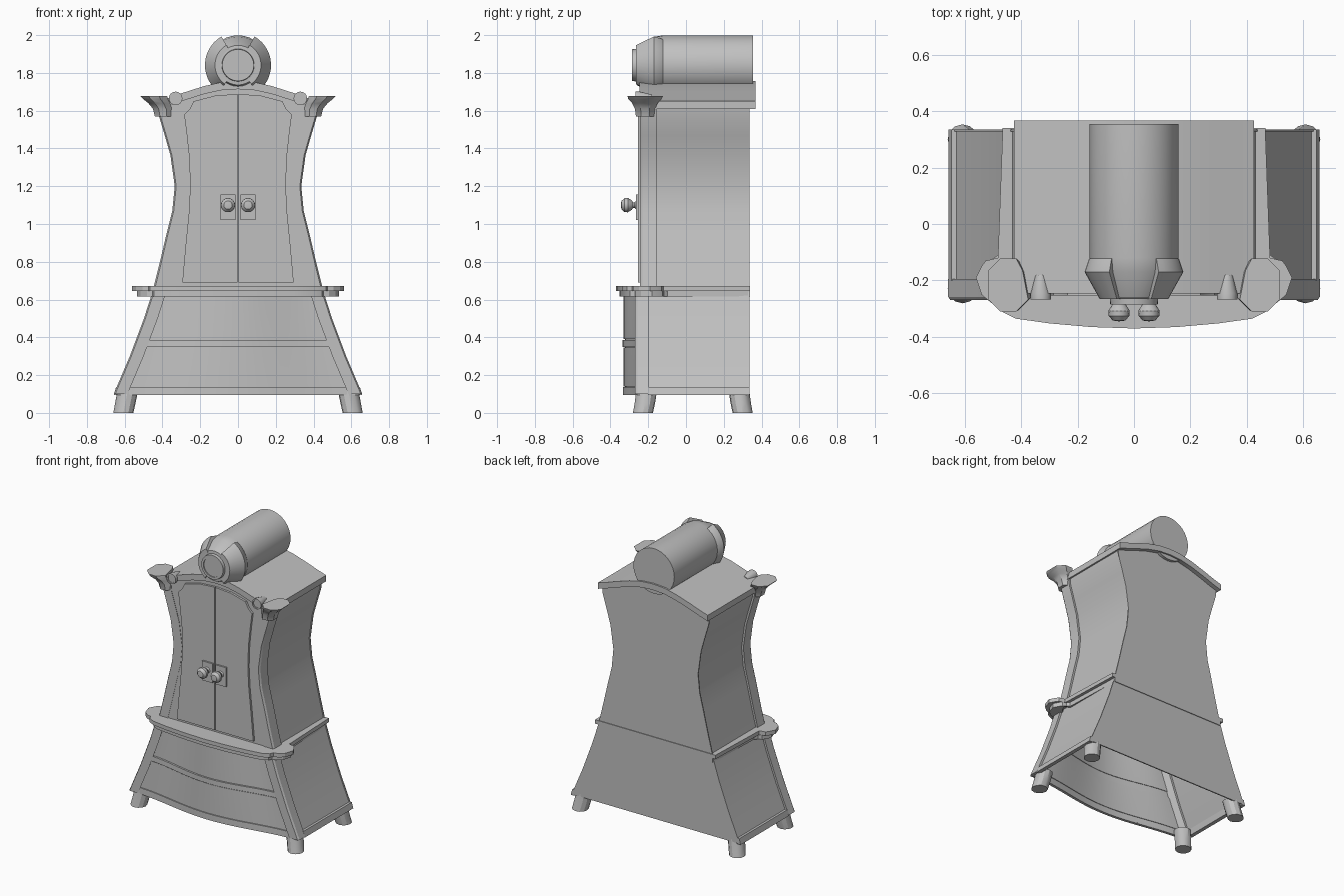
import bpy, bmesh, math
from mathutils import Vector

cube = bpy.data.objects.get("Cube")
if cube:
    bpy.data.objects.remove(cube, do_unlink=True)

grey = bpy.data.materials.new("plain_grey")
grey.use_nodes = True
GREY = (0.53, 0.53, 0.53, 1)
grey.diffuse_color = GREY
grey.node_tree.nodes["Principled BSDF"].inputs["Base Color"].default_value = GREY


def loft(name, rings, caps=True, closed=True):
    """Bridge rings of points into one object."""
    bm = bmesh.new()
    vs = [[bm.verts.new(p) for p in ring] for ring in rings]
    n = len(rings[0])
    for a, b in zip(vs, vs[1:]):
        for i in range(n if closed else n - 1):
            j = (i + 1) % n
            bm.faces.new((a[i], a[j], b[j], b[i]))
    if caps:
        bm.faces.new(vs[0])
        bm.faces.new(vs[-1])
    bmesh.ops.remove_doubles(bm, verts=bm.verts, dist=1e-5)
    bmesh.ops.recalc_face_normals(bm, faces=bm.faces)
    mesh = bpy.data.meshes.new(name)
    bm.to_mesh(mesh)
    bm.free()
    mesh.materials.append(grey)
    ob = bpy.data.objects.new(name, mesh)
    bpy.context.collection.objects.link(ob)
    bpy.ops.object.select_all(action='DESELECT')
    ob.select_set(True)
    bpy.context.view_layer.objects.active = ob
    bpy.ops.object.shade_smooth_by_angle(angle=math.radians(30))
    return ob


def plate(name, outline, y0, y1):
    """Extrude an x-z outline from y0 to y1."""
    return loft(name, [[(x, y, z) for x, z in outline] for y in (y0, y1)])


def slab(name, outline, z0, z1):
    return loft(name, [[(x, y, z) for x, y in outline] for z in (z0, z1)])


def both(half):
    """Complete a half outline by mirroring it in x."""
    return half + [(-x, v) for x, v in reversed(half) if x > 1e-6]


def turned(name, profile, centre, axis="y", sides=24, start=0, sweep=360):
    """Turn an (r, along) profile about an axis, fully or as an arc."""
    full = sweep == 360
    rings = []
    for i in range(sides + 1):
        a = math.radians(start + sweep * i / sides)
        c, s = math.cos(a), math.sin(a)
        rings.append([Vector(centre) + Vector((r * c, t, r * s) if axis == "y" else (r * c, r * s, t))
                      for r, t in profile])
    return loft(name, rings, caps=not full, closed=not full)


def width(table, z):
    for (z0, w0), (z1, w1) in zip(table, table[1:]):
        if z <= z1:
            return w0 + (w1 - w0) * (z - z0) / (z1 - z0)
    return table[-1][1]


# Half widths by height
BASE = [(.1, .65), (.3, .565), (.5, .49), (.64, .445)]
UPPER = [(.64, .445), (.8, .405), (.95, .37), (1.07, .34), (1.2, .327),
         (1.365, .35), (1.47, .38), (1.57, .41), (1.63, .415)]
ARCH = [(.425, 1.65), (.36, 1.67), (.29, 1.695), (.18, 1.73), (.09, 1.75), (0, 1.756)]
BACK, SIDE_FRONT = .335, -.16

# Back panel and side walls; the base is open underneath
silhouette = [(w, z) for z, w in BASE + UPPER[1:]] + [(x * .97, z - .03) for x, z in ARCH[1:]]
plate("back_panel", both(silhouette), BACK - .008, BACK)
for s, side in ((1, "left"), (-1, "right")):
    for part, table, front in (("base", BASE, -.21), ("upper", UPPER, SIDE_FRONT)):
        rings = [[(s * (w - t), y, z) for t, y in
                  ((.006, front), (.006, BACK), (.014, BACK), (.014, front))] for z, w in table]
        loft(f"{side}_{part}_wall", rings)
        # Curved front corner post
        y0, y1 = (-.27, -.195) if part == "base" else (-.243, -.155)
        rings = [[(s * (w + dx), y, z) for dx, y in
                  ((-.065, y0), (0, y0), (.008, y0 + .012), (.008, y1), (-.03, y1))] for z, w in table]
        loft(f"{side}_{part}_post", rings)
    # Skirting strip along the bottom of the side
    loft(f"{side}_skirting", [[(s * x, y, z) for x, z in ((.63, .095), (.657, .095), (.646, .135), (.62, .135))]
                              for y in (-.2, BACK)])

# Upper front frame, with an arched head
face = [(w - .02, z) for z, w in UPPER] + [(x * .97, z - .02) for x, z in ARCH[1:]]
plate("front_frame", both(face), -.238, -.225)

# Pair of doors
door = [(.003, .69), (.295, .69), (.278, .88), (.26, 1.06), (.253, 1.2), (.258, 1.35), (.272, 1.48),
        (.285, 1.58), (.255, 1.61), (.235, 1.65), (.12, 1.68), (.003, 1.688)]
for s, side in ((1, "left"), (-1, "right")):
    plate(f"{side}_door", [(s * x, z) for x, z in door], -.253, -.23)
    plate(f"{side}_handle_plate", [(s * x, z) for x, z in
                                   ((.012, 1.02), (.092, 1.02), (.092, 1.155), (.012, 1.155))], -.265, -.25)
    turned(f"{side}_knob", [(0, -.345), (.022, -.342), (.037, -.325), (.038, -.308), (.026, -.288),
                            (.015, -.28), (.015, -.272), (.024, -.262)], (s * .053, 0, 1.1), sides=16)

# Roof: a thick arched sheet
edge = both(ARCH)
under = [(x, z - .042) for x, z in reversed(edge)]
plate("roof", edge + under, -.247, .367)


# Bowed front of the base
def bow(x, z, out=0):
    u = min(1, abs(x) / width(BASE, z))
    return -.25 - .074 * (.5 + .5 * math.cos(math.pi * u)) - out


def bowed(name, levels, out, thick=.02, n=24):
    """Bowed panel through (z, half width) levels, standing out from the bow."""
    rings = []
    for i in range(n + 1):
        t = 2 * i / n - 1
        front = [(t * w, bow(t * w, z, out), z) for z, w in levels]
        rings.append(front + [(x, y + thick, z) for x, y, z in reversed(front)])
    return loft(name, rings)


bowed("base_front", [(z, w - .02) for z, w in BASE], 0, .01)
bowed("lower_drawer", [(.14, .58), (.24, .54), (.345, .503)], .006)
bowed("upper_drawer", [(.39, .487), (.5, .453), (.615, .43)], .006)
bowed("middle_rail", [(.35, .535), (.365, .53), (.385, .52)], .013)
bowed("bottom_rail", [(.095, .64), (.105, .64), (.125, .63), (.138, .62)], .01)

# Ledge with rounded corner lobes and a moulding beneath
ledge = [(0, -.37), (.15, -.365), (.3, -.352), (.42, -.335), (.465, -.312), (.475, -.285),
         (.505, -.28), (.54, -.25), (.56, -.19), (.54, -.15), (.525, -.13), (.482, -.12), (.465, .34)]


def hollow(name, outer, inner, z0, z1):
    """A ring-shaped slab, open at the centre."""
    loops = ((outer, z0), (outer, z1), (inner, z1), (inner, z0), (outer, z0))
    return loft(name, [[(x, y, z) for x, y in pts] for pts, z in loops], caps=False)


slab("ledge", both(ledge), .645, .672)
lip = [(x * .955, y * .95 if y < 0 else y) for x, y in ledge]
lip_inner = [(x * .86, y * .68 if y < 0 else y - .02) for x, y in ledge]
hollow("ledge_moulding", both(lip), both(lip_inner), .615, .646)

# Flared capitals and small studs on the posts
for s, side in ((1, "left"), (-1, "right")):
    rings = []
    for z, x0, x1, y0, y1 in ((1.57, .35, .44, -.265, -.165), (1.61, .35, .45, -.27, -.163),
                              (1.64, .36, .475, -.285, -.15), (1.66, .37, .5, -.305, -.13),
                              (1.677, .375, .517, -.31, -.122)):
        c = .3 * (x1 - x0)
        rings.append([(s * x, y, z) for x, y in ((x0, y0 + c), (x0 + c, y0), (x1 - c, y0), (x1, y0 + c),
                                                 (x1, y1 - c), (x1 - c, y1), (x0 + c, y1), (x0 + .02, y1 - c))])
    loft(f"{side}_capital", rings)
    turned(f"{side}_stud", [(0, -.18), (.02, -.18), (.036, -.245), (.036, -.268), (.026, -.268),
                            (.026, -.262), (0, -.262)], (s * .33, 0, 1.665), sides=16)

# Drum on the roof with a ringed nose
HUB = (0, 0, 1.841)
turned("roof_drum", [(0, .355), (.158, .355), (.158, -.12), (.15, -.17), (.105, -.262), (.086, -.264),
                     (.084, -.285), (.068, -.285), (.068, -.278), (0, -.278)], HUB, sides=32)
for start, side in ((-55, "left"), (120, "right")):
    turned(f"{side}_collar", [(.15, -.115), (.16, -.125), (.175, -.17), (.122, -.265), (.095, -.265), (.13, -.18)],
           HUB, sides=14, start=start, sweep=115)

# Splayed feet
for sx, side in ((1, "left"), (-1, "right")):
    for end, bottom, top in (("front", -.228, -.208), ("back", .3, .28)):
        rings = []
        for z, x, y, r in ((0, .607, bottom, .053), (.05, .597, (bottom + top) / 2, .054), (.12, .583, top, .055)):
            rings.append([(sx * x + r * math.cos(k * math.pi / 6), y + r * math.sin(k * math.pi / 6), z)
                          for k in range(12)])
        loft(f"{side}_{end}_foot", rings)
